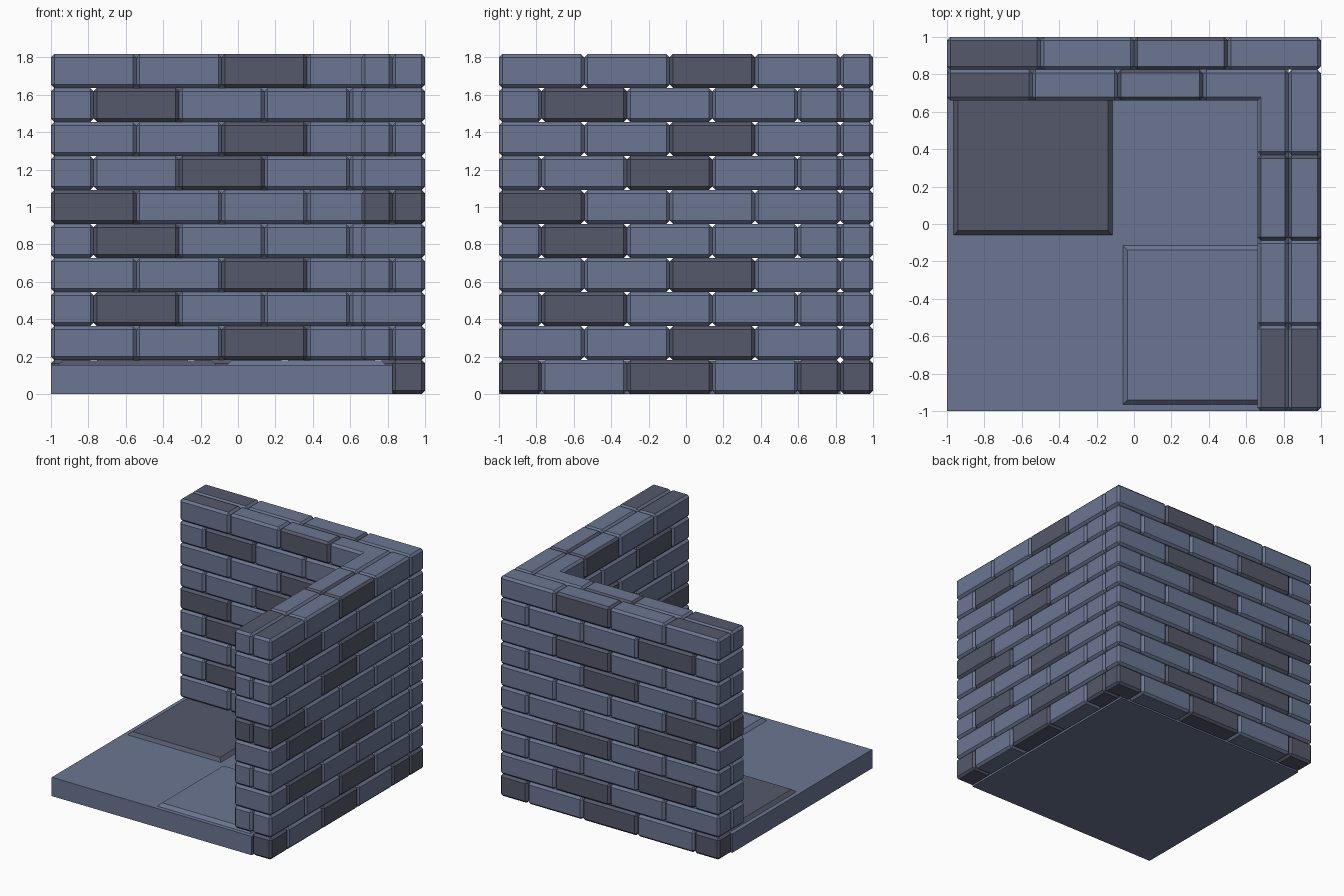
import bpy, bmesh
from mathutils import Vector, Matrix

if "Cube" in bpy.data.objects:
    bpy.data.objects.remove(bpy.data.objects["Cube"])

H = 0.1818          # course height
COURSES = 10
MID, INNER = 0.825, 0.66   # joint between wall rows, inner wall face
CH = 0.018          # brick chamfer

# two stone tones
def material(name, rgb):
    m = bpy.data.materials.new(name)
    m.diffuse_color = (*rgb, 1)
    m.use_nodes = True
    m.node_tree.nodes["Principled BSDF"].inputs["Base Color"].default_value = m.diffuse_color
    return m

MATS = [material("light_stone", (0.145, 0.18, 0.285)),
        material("dark_stone", (0.09, 0.098, 0.145))]

# which bricks of each course are dark, counted from the open end of the wall
DARK = [(0, 2, 4), (2,), (1,), (2,), (1,), (0,), (2,), (2,), (1,), (2,)]


def finish(name, bm):
    bmesh.ops.recalc_face_normals(bm, faces=bm.faces)
    me = bpy.data.meshes.new(name)
    bm.to_mesh(me)
    bm.free()
    for m in MATS:
        me.materials.append(m)
    ob = bpy.data.objects.new(name, me)
    bpy.context.collection.objects.link(ob)
    return ob


def box(bm, lo, hi):
    lo, hi = Vector(lo), Vector(hi)
    size = hi - lo
    mat = Matrix.Translation((lo + hi) / 2) @ Matrix.Diagonal((*size, 1))
    return bmesh.ops.create_cube(bm, size=1, matrix=mat)["verts"]


# one chamfered brick, with its own side and top tone
def brick(bm, lo, hi, side, top):
    tmp = bmesh.new()
    box(tmp, lo, hi)
    bmesh.ops.bevel(tmp, geom=tmp.edges[:], offset=CH, segments=1,
                    affect='EDGES', profile=0.5)
    bmesh.ops.recalc_face_normals(tmp, faces=tmp.faces)
    for f in tmp.faces:
        f.material_index = int(top if f.normal.z > 0.9 else side)
    me = bpy.data.meshes.new("tmp")
    tmp.to_mesh(me)
    tmp.free()
    bm.from_mesh(me)
    bpy.data.meshes.remove(me)


# running-bond joints along a wall from -1 to end
def joints(course, end, half):
    step = (end + 1) / 4
    if course % 2:
        return [-1 + step * i for i in range(5)]
    return [-1, half] + [-1 + step * (i + 0.5) for i in range(1, 4)] + [end]


# one row of bricks; along_x picks the back wall, otherwise the right wall
def wall_row(name, along_x, near, far, end, first):
    bm = bmesh.new()
    half = -1 + (MID + 1) / 8
    for c in range(first, COURSES):
        js = joints(c, end, half)
        for i, (a, b) in enumerate(zip(js, js[1:])):
            lo, hi = near, far
            # even courses end in one full-width header brick
            if c % 2 == 0 and c > 0 and i == 0:
                if far < 1:
                    continue
                lo = INNER
            side = i in DARK[c]
            top = (i == 0) if c == COURSES - 1 else side
            z0, z1 = c * H, (c + 1) * H
            if along_x:
                brick(bm, (a, lo, z0), (b, hi, z1), side, top)
            else:
                brick(bm, (lo, a, z0), (hi, b, z1), side, top)
    finish(name, bm)


wall_row("back_wall_outer_bricks", True, MID, 1, 1, 0)
wall_row("back_wall_inner_bricks", True, INNER, MID, MID, 1)
wall_row("right_wall_outer_bricks", False, MID, 1, MID, 0)
wall_row("right_wall_inner_bricks", False, INNER, MID, MID, 1)

# floor slab inside the outer brick rows
bm = bmesh.new()
box(bm, (-1, -1, 0), (MID, MID, 0.155))
finish("floor_slab", bm)


# raised paving tile with sloped edges
def tile(name, x, y, dark):
    bm = bmesh.new()
    s, inset, z0, z1 = 0.86, 0.03, 0.15, 0.18
    for v in box(bm, (x, y, z0), (x + s, y + s, z1)):
        if v.co.z > z0 + 0.01:
            v.co.x += inset if v.co.x < x + s / 2 else -inset
            v.co.y += inset if v.co.y < y + s / 2 else -inset
    for f in bm.faces:
        f.material_index = dark
    finish(name, bm)


tile("dark_floor_tile", -0.97, -0.065, 1)
tile("light_floor_tile", -0.065, -0.97, 0)
